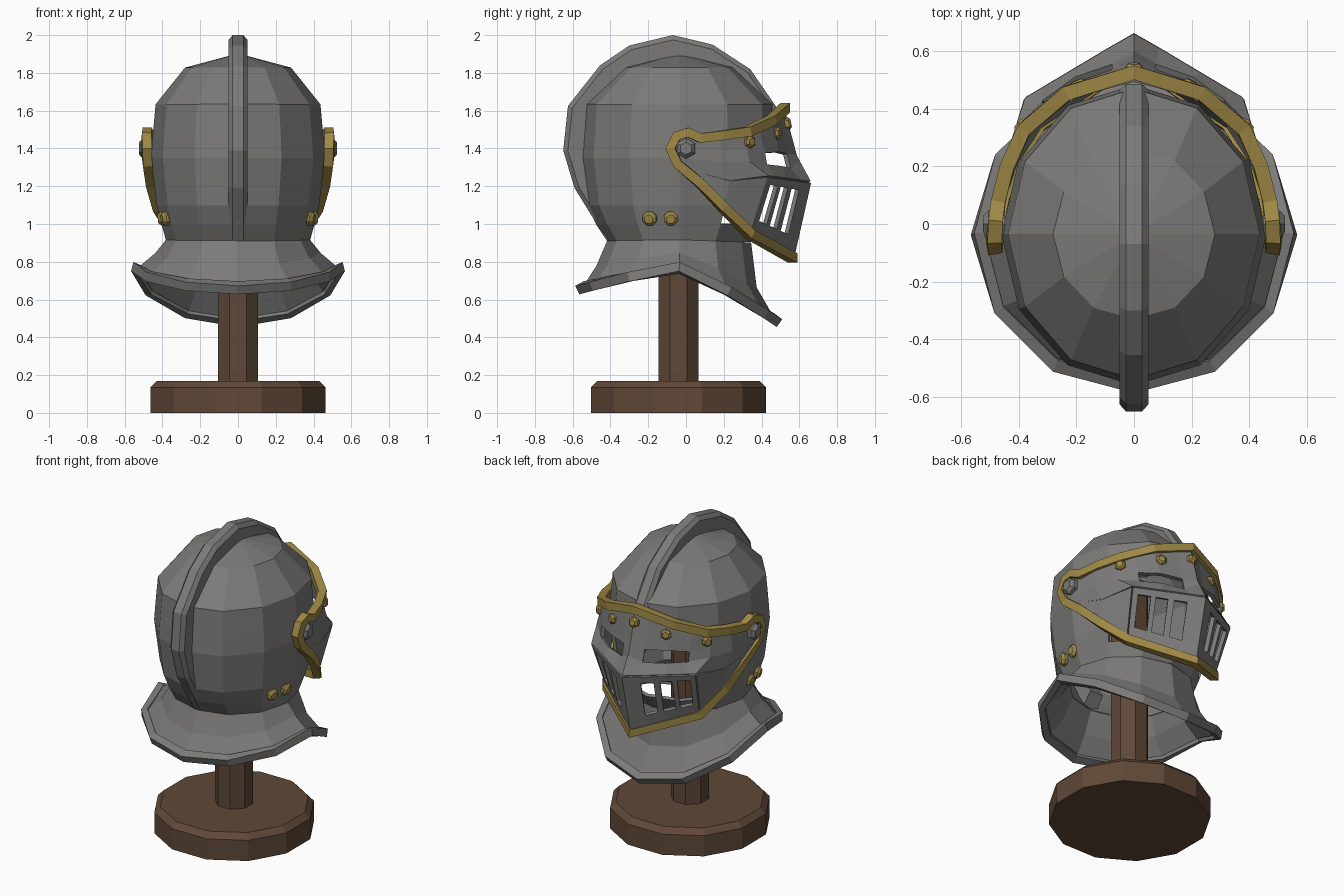
import bpy, bmesh, math
from mathutils import Vector

default_cube = bpy.data.objects.get("Cube")
if default_cube:
    bpy.data.objects.remove(default_cube, do_unlink=True)


def make_material(name, colour):
    material = bpy.data.materials.new(name)
    material.use_nodes = True
    rgba = (*colour, 1)
    material.diffuse_color = rgba
    shader = next(n for n in material.node_tree.nodes if n.type == "BSDF_PRINCIPLED")
    shader.inputs["Base Color"].default_value = rgba
    shader.inputs["Roughness"].default_value = 0.6
    return material


steel = make_material("steel grey", (0.2, 0.197, 0.192))
brass = make_material("aged brass", (0.35, 0.25, 0.06))
wood = make_material("dark wood", (0.115, 0.065, 0.038))


def make_object(name, verts, faces, material, recalc=False):
    mesh = bpy.data.meshes.new(name)
    mesh.from_pydata([tuple(v) for v in verts], [], faces)
    if recalc:
        bm = bmesh.new()
        bm.from_mesh(mesh)
        bmesh.ops.recalc_face_normals(bm, faces=bm.faces[:])
        bm.to_mesh(mesh)
        bm.free()
    mesh.materials.append(material)
    obj = bpy.data.objects.new(name, mesh)
    bpy.context.scene.collection.objects.link(obj)
    return obj


def loft(name, rings, material, skip=None, closed=True, caps=False, thickness=0):
    """Join equal rings of points with quads; skip(row, column) leaves holes."""
    count = len(rings[0])
    verts = [p for ring in rings for p in ring]
    faces = []
    for r in range(len(rings) - 1):
        for c in range(count if closed else count - 1):
            if skip and skip(r, c):
                continue
            d = (c + 1) % count
            faces.append((r * count + c, r * count + d, (r + 1) * count + d, (r + 1) * count + c))
    if caps:
        faces.append(tuple(range(count)))
        faces.append(tuple(range(len(verts) - count, len(verts))))
    obj = make_object(name, verts, faces, material, recalc=caps)
    if thickness:
        add_thickness(obj, thickness)
    return obj


def add_thickness(obj, thickness):
    modifier = obj.modifiers.new("thickness", "SOLIDIFY")
    modifier.thickness = thickness
    modifier.offset = 0


def add_mirror(obj):
    obj.modifiers.new("mirror", "MIRROR").merge_threshold = 0.001


def polygon(radius, z, sides, y=0.0):
    step = math.tau / sides
    return [(radius * math.cos((i + 0.5) * step), y + radius * math.sin((i + 0.5) * step), z)
            for i in range(sides)]


def stud(name, place, normal, radius, height, material, sides=6):
    """Faceted stud with a chamfered head."""
    turn = Vector(normal).to_track_quat("Z", "Y")
    profile = [(radius, -height), (radius, height * 0.5), (radius * 0.6, height)]
    rings = [[Vector(place) + turn @ Vector(p) for p in polygon(r, h, sides)] for r, h in profile]
    return loft(name, rings, material, caps=True)


# Wooden stand
AXIS = -0.04
loft("stand_base", [polygon(r, z, 12, AXIS) for r, z in ((0.48, 0), (0.48, 0.135), (0.445, 0.17))],
     wood, caps=True)
loft("stand_post", [polygon(0.115, z, 8, AXIS) for z in (0.16, 1.6)], wood, caps=True)

# Skull shell: height, half width, half depth; open at the face
SEGMENTS = 12


def oval(width, depth, z, y=-0.035):
    ring = []
    for i in range(SEGMENTS):
        t = math.tau * i / SEGMENTS
        ring.append((width * math.sin(t), y + depth * math.cos(t), z))
    return ring


skull_profile = [(0.91, 0.37, 0.37), (1.0, 0.395, 0.43), (1.1, 0.42, 0.48), (1.35, 0.45, 0.515),
                 (1.46, 0.442, 0.507), (1.63, 0.427, 0.495), (1.82, 0.275, 0.29), (1.89, 0.01, 0.01)]
FACE_COLUMNS = (0, 1, SEGMENTS - 2, SEGMENTS - 1)
loft("skull", [oval(w, d, z) for z, w, d in skull_profile], steel,
     skip=lambda r, c: r in (1, 2, 3) and c in FACE_COLUMNS, thickness=0.02)


# Flared neck guard, dipping at the front and back
def guard_ring(width, front, back, z_side, z_front, z_back):
    ring = []
    for i in range(SEGMENTS):
        t = math.tau * i / SEGMENTS
        c = math.cos(t)
        reach, low = (front, z_front) if c > 0 else (back, z_back)
        ring.append((width * math.sin(t), -0.035 + reach * c,
                     z_side + (low - z_side) * abs(c) ** 1.2))
    return ring


neck = guard_ring(0.37, 0.37, 0.37, 0.915, 0.9, 0.915)
waist = guard_ring(0.43, 0.40, 0.43, 0.84, 0.66, 0.775)
lip_inner = guard_ring(0.525, 0.49, 0.495, 0.76, 0.505, 0.675)
lip_outer = guard_ring(0.56, 0.53, 0.54, 0.775, 0.475, 0.65)
loft("neck_guard", [neck, waist, lip_inner], steel, thickness=0.02)
loft("neck_guard_rim", [lip_inner, lip_outer], steel, thickness=0.05)

# Crest ridge running over the skull
crest_path = [(0.485, 1.61), (0.34, 1.82), (0.14, 1.95), (-0.07, 2.0), (-0.3, 1.945), (-0.455, 1.84),
              (-0.625, 1.625), (-0.65, 1.39), (-0.59, 1.19), (-0.42, 0.915)]
crest_section = [(-0.048, 0.8), (-0.05, 0.96), (-0.028, 1), (0.028, 1), (0.05, 0.96), (0.048, 0.8)]
hub_y, hub_z = -0.035, 1.37
loft("crest", [[(x, hub_y + (y - hub_y) * s, hub_z + (z - hub_z) * s) for x, s in crest_section]
               for y, z in crest_path], steel, caps=True)

# Visor: brow, eye slits and the ledge above the prow
prow_tip, prow_side = Vector((0, 0.65, 1.22)), Vector((0.37, 0.43, 1.25))
chin_tip, chin_side = Vector((0, 0.56, 0.82)), Vector((0.33, 0.335, 0.95))
brow = [(0, 0.505, 1.62), (0.08, 0.485, 1.6), (0.23, 0.44, 1.55), (0.32, 0.375, 1.52),
        (0.38, 0.31, 1.49), (0.44, 0.18, 1.465), (0.475, -0.04, 1.46)]
slit_top = [(0, 0.575, 1.36), (0.07, 0.525, 1.37), (0.2, 0.48, 1.38), (0.31, 0.41, 1.375),
            (0.39, 0.32, 1.39), (0.445, 0.18, 1.39), (0.48, -0.06, 1.4)]
slit_base = [(0, 0.59, 1.33), (0.07, 0.545, 1.29), (0.2, 0.5, 1.3), (0.31, 0.42, 1.31),
             (0.4, 0.33, 1.33), (0.45, 0.18, 1.33), (0.48, -0.05, 1.35)]
cheek_top = [prow_side, (0.43, 0.23, 1.23), (0.47, 0, 1.29)]
prow_edge = [prow_tip.lerp(prow_side, u) for u in (0, 0.22, 0.6, 0.86)] + cheek_top
upper = loft("visor_upper", [brow, slit_top, slit_base, prow_edge], steel, closed=False,
             skip=lambda r, c: r == 1 and c in (1, 2))
cheek = loft("visor_cheek", [cheek_top, [chin_side, (0.42, 0.19, 1.09), (0.457, 0.075, 1.215)]],
             steel, closed=False)

# Visor prow with three breathing slots on each side
across = (0, 0.23, 0.41, 0.5, 0.67, 0.74, 0.92, 1)
down = (0, 0.12, 0.74, 1)
prow = loft("visor_prow", [[prow_tip.lerp(prow_side, u).lerp(chin_tip.lerp(chin_side, u), v)
                            for u in across] for v in down],
            steel, closed=False, skip=lambda r, c: r == 1 and c % 2 == 1)
for part in (upper, cheek, prow):
    add_mirror(part)
    add_thickness(part, 0.025)

# Brass border following the whole visor edge
half = [(0, 0.525, 1.615), (0.23, 0.455, 1.55), (0.38, 0.33, 1.49), (0.44, 0.2, 1.47),
        (0.472, 0.075, 1.455), (0.48, 0.01, 1.485), (0.485, -0.05, 1.465), (0.485, -0.08, 1.4),
        (0.48, -0.045, 1.32), (0.46, 0.075, 1.215), (0.42, 0.2, 1.085), (0.335, 0.34, 0.945),
        (0, 0.565, 0.82)]
path = [Vector(p) for p in half + [(-x, y, z) for x, y, z in reversed(half[1:-1])]]
rings = []
for i, p in enumerate(path):
    before, after = path[i - 1], path[(i + 1) % len(path)]
    tangent = ((p - before).normalized() + (after - p).normalized()).normalized()
    out = Vector((p.x, p.y, 0))
    out = (out - tangent * out.dot(tangent)).normalized()
    side = tangent.cross(out)
    rings.append([p + (out * a + side * b) * 0.025 for a, b in ((-1, -1), (1, -1), (1, 1), (-1, 1))])
loft("visor_border", rings + rings[:1], brass)

# Brass rivets and steel pivot bolts
stud("brow_rivet_centre", (0, 0.532, 1.53), (0, 1, 0.2), 0.034, 0.025, brass)
for label, s in (("left", 1), ("right", -1)):
    stud("brow_rivet_inner_" + label, (s * 0.19, 0.475, 1.48), (s * 0.45, 1, 0.1), 0.034, 0.025, brass)
    stud("brow_rivet_outer_" + label, (s * 0.385, 0.335, 1.435), (s, 0.8, 0), 0.034, 0.025, brass)
    stud("cheek_rivet_front_" + label, (s * 0.395, -0.08, 1.03), (s, 0, -0.15), 0.04, 0.03, brass, 8)
    stud("cheek_rivet_back_" + label, (s * 0.375, -0.19, 1.03), (s, -0.3, -0.15), 0.04, 0.03, brass, 8)
    stud("pivot_bolt_" + label, (s * 0.485, 0, 1.4), (s, 0, 0), 0.055, 0.038, steel)
